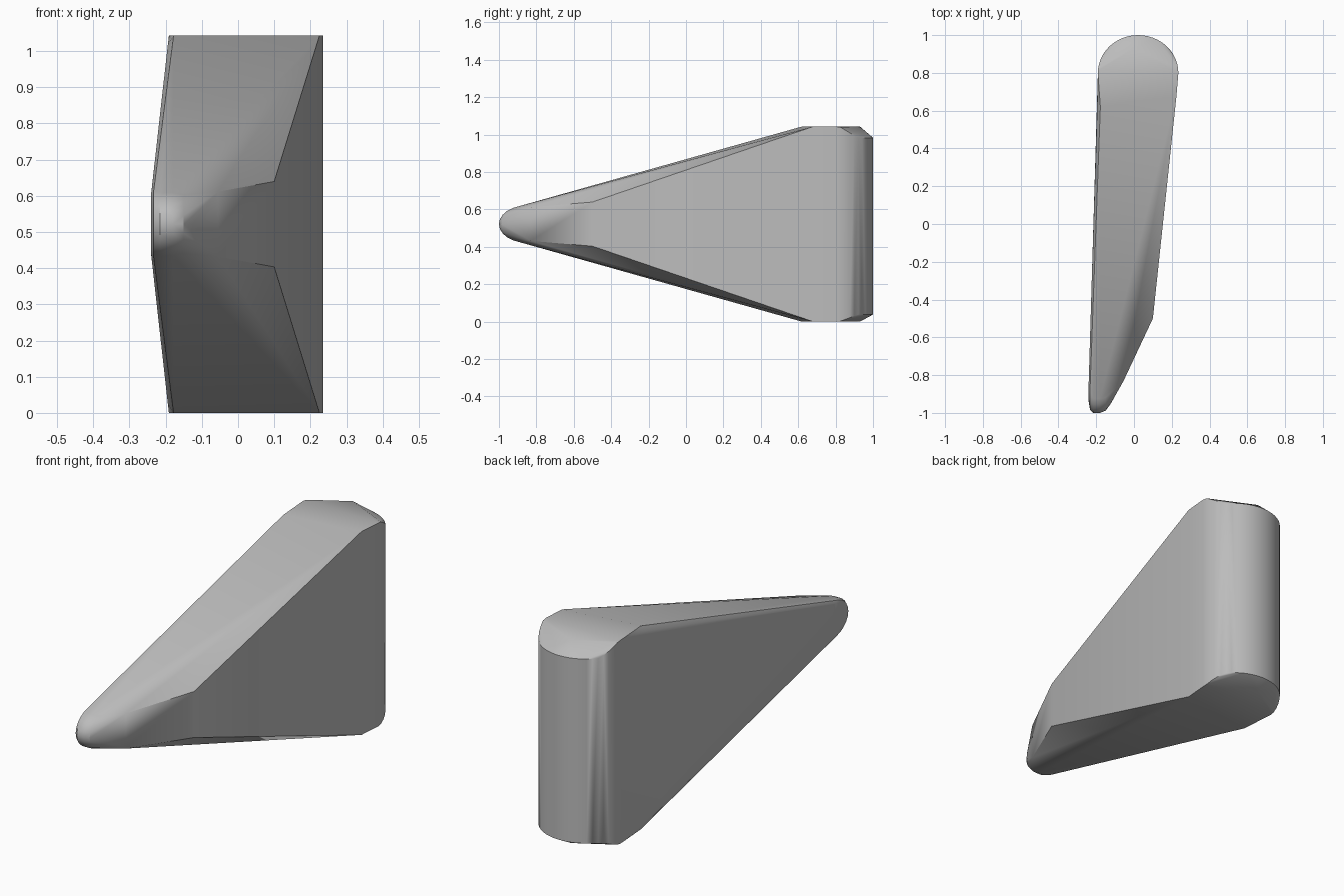
import bpy
import bmesh
import math

cube = bpy.data.objects.get("Cube")
if cube:
    bpy.data.objects.remove(cube, do_unlink=True)

HEIGHT = 1.043
MID = HEIGHT / 2
points = []


def pair(x, y, half):
    """A point above and its mirror below the middle height."""
    points.extend([(x, y, MID + half), (x, y, MID - half)])


# Rounded rear column, its rim dipping toward the back
for i in range(25):
    a = math.pi * i / 24
    x, y = 0.022 + 0.213 * math.cos(a), 0.8 + 0.2 * math.sin(a)
    dip = min(max((y - 0.82) / 0.1, 0), 1)
    points.append((x, y, HEIGHT - 0.06 * dip))
    points.append((x, y, 0.038 * dip))
pair(0, 0.93, MID)

# Flat caps, with a slim bevel along the left wall
pair(0.225, 0.68, MID)
pair(-0.178, 0.62, MID)
pair(-0.178, 0.82, MID)
pair(-0.194, 0.62, MID - 0.025)

# Lowered shoulder on the right wall
pair(0.1, -0.5, 0.118)
pair(-0.055, -0.83, 0.09)

# Nose: rounded slices across its width (x, reach, half height)
slices = [(-0.24, 0.09, 0.085), (-0.233, 0.133, 0.096), (-0.215, 0.15, 0.1),
          (-0.18, 0.15, 0.1), (-0.15, 0.138, 0.094), (-0.125, 0.105, 0.085)]
for x, reach, half in slices:
    for i in range(13):
        a = math.pi * (i / 12 - 0.5)
        points.append((x, -0.85 - reach * math.cos(a), MID + half * math.sin(a)))

# Skin the outline into one solid
bm = bmesh.new()
for p in points:
    bm.verts.new(p)
bmesh.ops.remove_doubles(bm, verts=bm.verts, dist=0.0005)
hull = bmesh.ops.convex_hull(bm, input=bm.verts)
loose = [v for v in bm.verts if not v.link_faces]
bmesh.ops.delete(bm, geom=loose, context='VERTS')
bmesh.ops.dissolve_limit(bm, angle_limit=0.01, verts=bm.verts, edges=bm.edges)
bmesh.ops.recalc_face_normals(bm, faces=bm.faces)
mesh = bpy.data.meshes.new("wedge_body")
bm.to_mesh(mesh)
bm.free()
body = bpy.data.objects.new("wedge_body", mesh)
bpy.context.collection.objects.link(body)

# Single grey finish
grey = bpy.data.materials.new("plain_grey")
grey.use_nodes = True
colour = (0.5, 0.5, 0.5, 1)
grey.diffuse_color = colour
grey.node_tree.nodes["Principled BSDF"].inputs["Base Color"].default_value = colour
mesh.materials.append(grey)

bpy.ops.object.select_all(action='DESELECT')
body.select_set(True)
bpy.context.view_layer.objects.active = body
bpy.ops.object.shade_smooth_by_angle(angle=math.radians(30))
